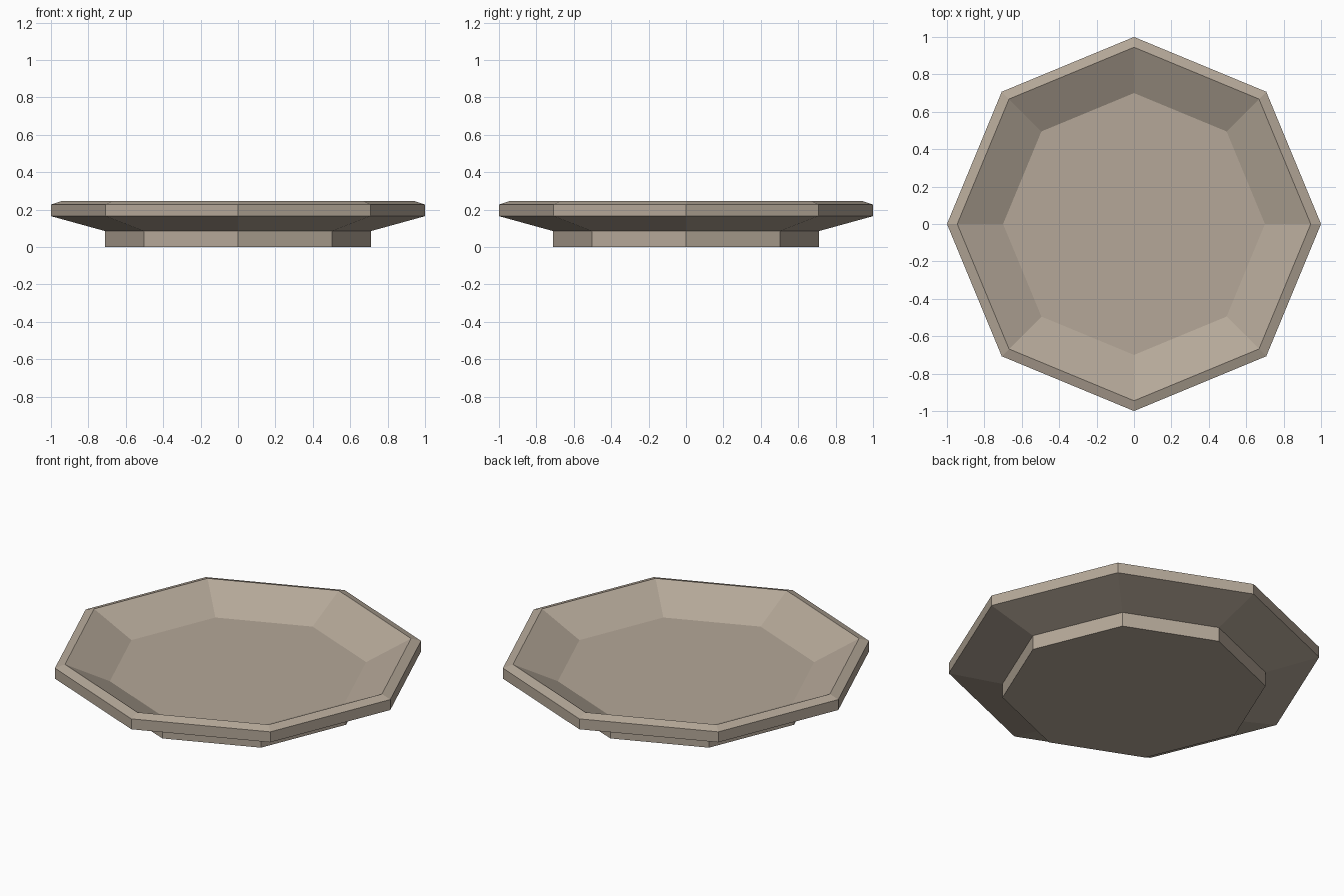
import bpy, bmesh, math

if "Cube" in bpy.data.objects:
    bpy.data.objects.remove(bpy.data.objects["Cube"])

SIDES = 8
# dish cross-section (radius, height): foot, flared underside, rim, bevel, inner wall down to floor
PROFILE = [(0.71, 0.0), (0.71, 0.085), (1.0, 0.165), (1.0, 0.227),
           (0.945, 0.245), (0.70, 0.125)]

clay = bpy.data.materials.new("taupe clay")
clay.diffuse_color = (0.46, 0.39, 0.315, 1)
clay.use_nodes = True
clay.node_tree.nodes["Principled BSDF"].inputs["Base Color"].default_value = clay.diffuse_color

bm = bmesh.new()
rings = []
for r, z in PROFILE:
    rings.append([bm.verts.new((r * math.cos(2 * math.pi * i / SIDES),
                                r * math.sin(2 * math.pi * i / SIDES), z))
                  for i in range(SIDES)])
# side walls between neighbouring rings
for a, b in zip(rings, rings[1:]):
    for i in range(SIDES):
        j = (i + 1) % SIDES
        bm.faces.new((a[i], a[j], b[j], b[i]))
# underside and inner floor
bm.faces.new(rings[0][::-1])
bm.faces.new(rings[-1])
bmesh.ops.recalc_face_normals(bm, faces=bm.faces)

mesh = bpy.data.meshes.new("octagonal_dish")
bm.to_mesh(mesh)
bm.free()
mesh.materials.append(clay)
dish = bpy.data.objects.new("octagonal_dish", mesh)
bpy.context.collection.objects.link(dish)
